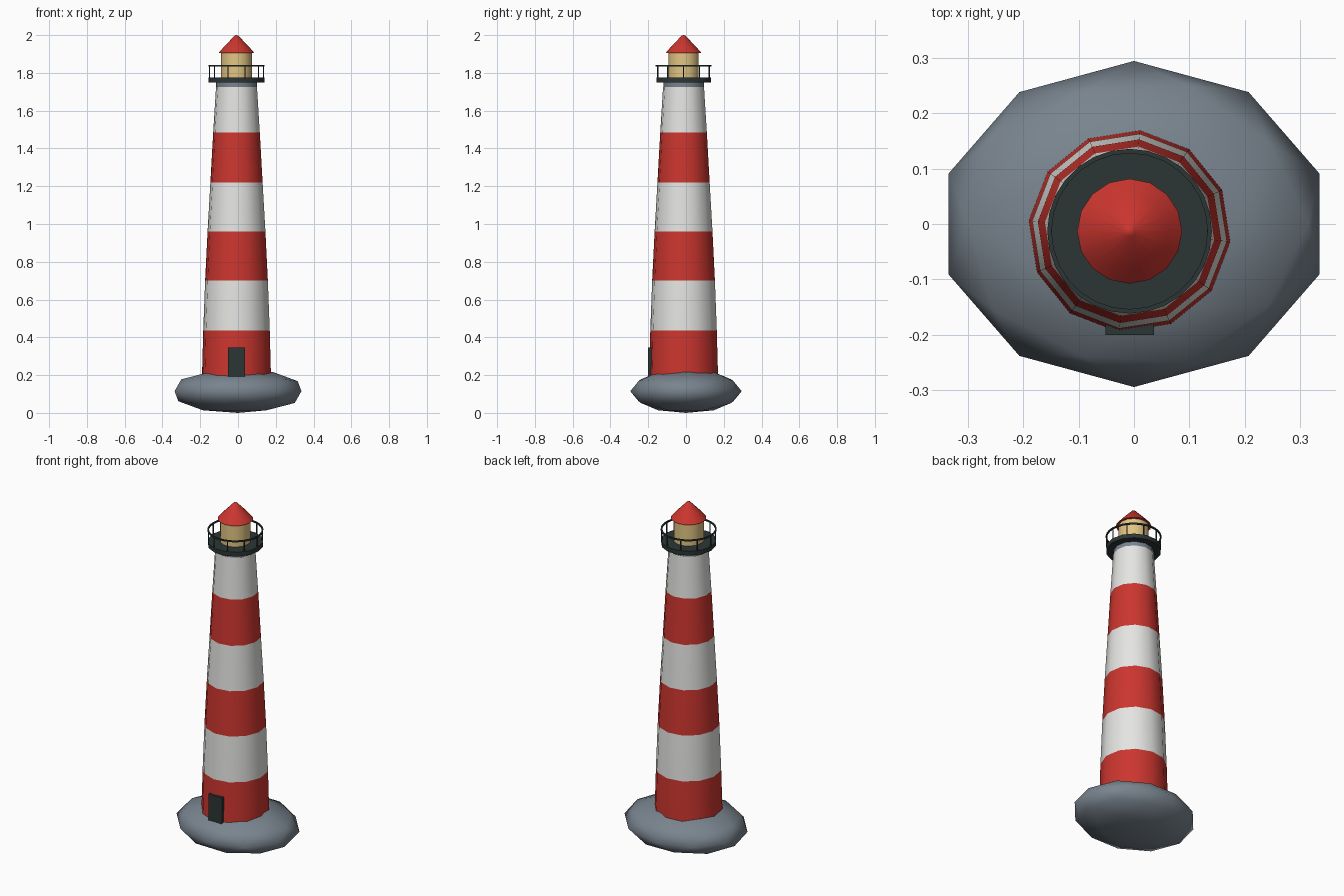
import bpy, bmesh, math
from mathutils import Matrix, Vector

if "Cube" in bpy.data.objects:
    bpy.data.objects.remove(bpy.data.objects["Cube"])

CX, CY = -0.008, -0.013   # tower axis


def mat(name, rgb):
    m = bpy.data.materials.new(name)
    m.diffuse_color = (*rgb, 1)
    m.use_nodes = True
    m.node_tree.nodes["Principled BSDF"].inputs["Base Color"].default_value = m.diffuse_color
    return m


RED = mat("red paint", (0.60, 0.036, 0.028))
WHITE = mat("white paint", (0.78, 0.78, 0.76))
STONE = mat("grey stone", (0.19, 0.23, 0.27))
DARK = mat("dark iron", (0.025, 0.036, 0.036))
GLOW = mat("lantern yellow", (0.76, 0.56, 0.23))


def finish(name, bm, mats, smooth=40):
    bmesh.ops.recalc_face_normals(bm, faces=bm.faces)
    me = bpy.data.meshes.new(name)
    bm.to_mesh(me)
    bm.free()
    for m in mats:
        me.materials.append(m)
    ob = bpy.data.objects.new(name, me)
    bpy.context.collection.objects.link(ob)
    bpy.ops.object.select_all(action='DESELECT')
    ob.select_set(True)
    bpy.context.view_layer.objects.active = ob
    if smooth:
        bpy.ops.object.shade_smooth_by_angle(angle=math.radians(smooth))
    return ob


def lathe(name, profile, sides, mats, phase=0.0, smooth=40):
    """Capped turned shape; profile is (radius, z) from bottom to top,
    successive segments cycle through the materials."""
    bm = bmesh.new()
    rings = []
    for r, z in profile:
        ang = [phase + 2 * math.pi * i / sides for i in range(sides)]
        rings.append([bm.verts.new((CX + r * math.cos(a), CY + r * math.sin(a), z)) for a in ang])
    for k in range(len(rings) - 1):
        for i in range(sides):
            j = (i + 1) % sides
            f = bm.faces.new((rings[k][i], rings[k][j], rings[k + 1][j], rings[k + 1][i]))
            f.material_index = k % len(mats)
    bm.faces.new(rings[0])
    bm.faces.new(rings[-1])
    return finish(name, bm, mats, smooth)


# rock: squashed icosphere with a ten-sided waist
bm = bmesh.new()
bmesh.ops.create_icosphere(bm, subdivisions=2, radius=1)
for v in bm.verts:
    v.co = Vector((v.co.x * 0.353, v.co.y * 0.295, max(0.0, 0.115 + 0.119 * v.co.z)))
finish("rock", bm, [STONE], 60)

# striped tapering tower
lathe("tower", [(0.184, 0.18), (0.177, 0.435), (0.167, 0.70), (0.154, 0.96),
                (0.139, 1.22), (0.124, 1.485), (0.109, 1.725)],
      12, [RED, WHITE], math.radians(-6))
lathe("tower_collar", [(0.108, 1.72), (0.108, 1.755)], 12, [STONE], math.radians(-6))

# gallery deck, lantern room and roof
lathe("gallery_deck", [(0.148, 1.75), (0.148, 1.775)], 14, [DARK])
lathe("lantern_room", [(0.082, 1.77), (0.082, 1.91)], 14, [GLOW])
lathe("roof", [(0.095, 1.905), (0.07, 1.934), (0.010, 1.997), (0.002, 2.0)], 16, [RED], 0, 60)

# railing: thin hoop on ten posts
bm = bmesh.new()
N, R, T = 28, 0.145, 0.004
hoop = []
for i in range(N):
    a = 2 * math.pi * i / N
    hoop.append([bm.verts.new((CX + (R + dr) * math.cos(a), CY + (R + dr) * math.sin(a), 1.838 + dz))
                 for dr, dz in ((-T, -T), (T, -T), (T, T), (-T, T))])
for i in range(N):
    p, q = hoop[i], hoop[(i + 1) % N]
    for k in range(4):
        bm.faces.new((p[k], p[(k + 1) % 4], q[(k + 1) % 4], q[k]))
for i in range(10):
    a = 2 * math.pi * i / 10
    pos = (CX + 0.143 * math.cos(a), CY + 0.143 * math.sin(a), 1.804)
    bmesh.ops.create_cone(bm, cap_ends=True, segments=6, radius1=0.0035, radius2=0.0035,
                          depth=0.068, matrix=Matrix.Translation(pos))
finish("railing", bm, [DARK])

# door plate at the foot of the tower
bm = bmesh.new()
bmesh.ops.create_cube(bm, size=1, matrix=Matrix.Translation((CX, -0.182, 0.268))
                      @ Matrix.Diagonal((0.088, 0.038, 0.155, 1)))
finish("door", bm, [DARK], 0)
